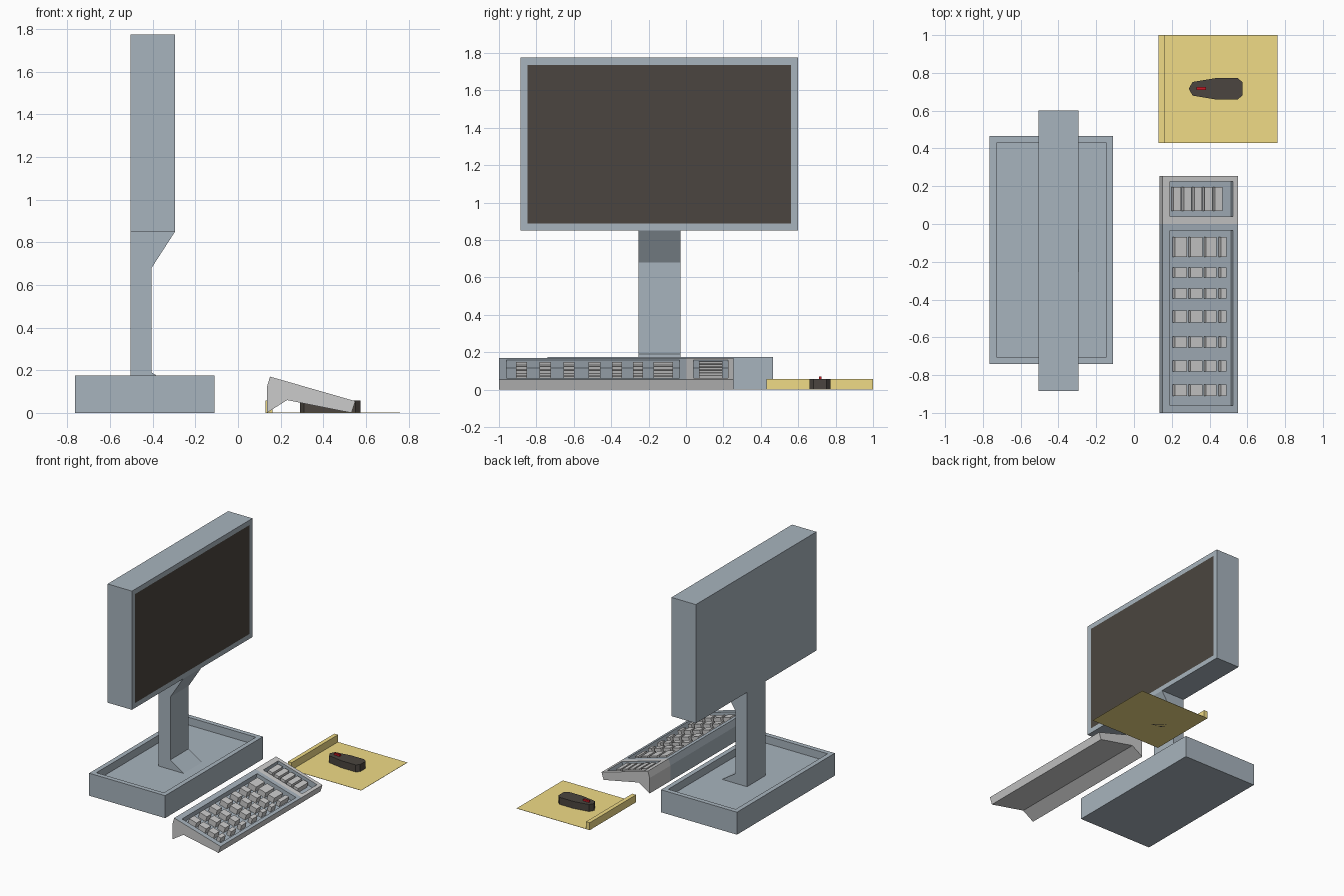
import bpy, bmesh
from math import atan2, cos
from mathutils import Matrix, Vector

if "Cube" in bpy.data.objects:
    bpy.data.objects.remove(bpy.data.objects["Cube"])


def material(name, rgb):
    m = bpy.data.materials.new(name)
    m.diffuse_color = (*rgb, 1)
    m.use_nodes = True
    m.node_tree.nodes["Principled BSDF"].inputs["Base Color"].default_value = m.diffuse_color
    return m


GREY = material("light_grey", (0.55, 0.55, 0.55))
BLUE = material("blue_grey", (0.39, 0.455, 0.51))
DARK = material("dark", (0.07, 0.06, 0.05))
YELLOW = material("yellow", (0.87, 0.71, 0.24))
RED = material("red", (0.6, 0.01, 0.02))


def finish(name, bm, *mats):
    bmesh.ops.recalc_face_normals(bm, faces=bm.faces)
    me = bpy.data.meshes.new(name)
    bm.to_mesh(me)
    bm.free()
    for m in mats:
        me.materials.append(m)
    ob = bpy.data.objects.new(name, me)
    bpy.context.collection.objects.link(ob)
    return ob


def add_box(bm, x, y, z, frame=Matrix()):
    size = Vector((x[1] - x[0], y[1] - y[0], z[1] - z[0]))
    mid = Vector((sum(x) / 2, sum(y) / 2, sum(z) / 2))
    mat = frame @ Matrix.Translation(mid) @ Matrix.Diagonal((*size, 1))
    return bmesh.ops.create_cube(bm, size=1, matrix=mat)["verts"]


def box(name, mat, x, y, z):
    bm = bmesh.new()
    add_box(bm, x, y, z)
    return finish(name, bm, mat)


def loft(bm, rings):
    """Skin equal rings of points and cap both ends."""
    rings = [[bm.verts.new(p) for p in r] for r in rings]
    n = len(rings[0])
    for a, b in zip(rings, rings[1:]):
        for i in range(n):
            j = (i + 1) % n
            bm.faces.new((a[i], a[j], b[j], b[i]))
    bm.faces.new(rings[0])
    bm.faces.new(rings[-1])


def side_profile(bm, pts, stations):
    loft(bm, [[(x, y, z) for x, z in pts] for y in stations])


def facing(bm, direction):
    bm.normal_update()
    return max(bm.faces, key=lambda f: f.normal.dot(Vector(direction)))


# Monitor with inset dark screen
bm = bmesh.new()
add_box(bm, (-0.505, -0.295), (-0.885, 0.60), (0.85, 1.775))
screen = facing(bm, (1, 0, 0))
bmesh.ops.inset_region(bm, faces=[screen], thickness=0.054)
screen.material_index = 1
finish("monitor", bm, BLUE, DARK)

# Base tray with sunken floor
bm = bmesh.new()
add_box(bm, (-0.765, -0.11), (-0.74, 0.465), (0, 0.175))
bmesh.ops.inset_region(bm, faces=[facing(bm, (0, 0, 1))], thickness=0.052)
inner = facing(bm, (0, 0, 1))
inner = min((f for f in bm.faces if f.normal.z > 0.9),
            key=lambda f: (f.calc_center_median() - Vector((-0.4375, -0.1375, 0.175))).length)
floor = bmesh.ops.extrude_discrete_faces(bm, faces=[inner])["faces"]
bmesh.ops.translate(bm, verts=floor[0].verts, vec=(0, 0, -0.06))
finish("monitor_base", bm, BLUE)

# Stand with flared foot and bracket
bm = bmesh.new()
side_profile(bm, [(-0.505, 0.115), (-0.29, 0.115), (-0.405, 0.19), (-0.405, 0.68),
                  (-0.295, 0.85), (-0.505, 0.85)], (-0.255, -0.03))
finish("monitor_stand", bm, BLUE)

# Keyboard body: wedge with hollow underside
TOP = Vector((0.15, 0, 0.17))
ANGLE = atan2(0.115, 0.4)
SLOPE = Matrix.Translation(TOP) @ Matrix.Rotation(ANGLE, 4, "Y")


def along(x):
    return (x - TOP.x) / cos(ANGLE)


bm = bmesh.new()
side_profile(bm, [(0.135, 0), (0.135, 0.12), (0.15, 0.17), (0.55, 0.055),
                  (0.532, 0), (0.23, 0.06)], (-1.0, 0.0, 0.255))
bm.normal_update()
for f in bm.faces:
    c = f.calc_center_median()
    if c.y < 0 and -0.99 < c.y and (c.z > 0.1 or c.x < 0.14):
        f.material_index = 1
keyboard = finish("keyboard_body", bm, GREY, BLUE)

# Key wells cut into the sloping top
bm = bmesh.new()
for y in ((-0.96, -0.035), (0.04, 0.225)):
    add_box(bm, (along(0.19), along(0.525)), y, (-0.045, 0.05), SLOPE)
for f in bm.faces:
    f.material_index = 1
cutter = finish("key_well_cutter", bm, GREY, BLUE)
cutter.hide_render = True
mod = keyboard.modifiers.new("wells", "BOOLEAN")
mod.operation, mod.solver, mod.object = "DIFFERENCE", "EXACT", cutter
bpy.context.view_layer.objects.active = keyboard
bpy.ops.object.modifier_apply(modifier=mod.name)
bpy.data.objects.remove(cutter)

# Main keys: seven rows of four
bm = bmesh.new()
for yc, half in ((-0.122, 0.053), (-0.257, 0.026), (-0.368, 0.027), (-0.49, 0.032),
                 (-0.625, 0.03), (-0.752, 0.03), (-0.88, 0.03)):
    for x0, x1 in ((0.217, 0.28), (0.30, 0.363), (0.382, 0.437), (0.461, 0.49)):
        add_box(bm, (along(x0), along(x1)), (yc - half, yc + half), (-0.046, -0.002), SLOPE)
finish("main_keys", bm, GREY)

# Side keys: five wide bars
bm = bmesh.new()
for i in range(5):
    x0 = 0.21 + i * 0.055
    add_box(bm, (along(x0), along(x0 + 0.04)), (0.07, 0.195), (-0.046, -0.002), SLOPE)
finish("side_keys", bm, GREY)

# Mouse pad with raised edge
box("mouse_pad", YELLOW, (0.13, 0.76), (0.43, 1.0), (0, 0.002))
box("mouse_pad_edge", YELLOW, (0.13, 0.162), (0.43, 1.0), (0, 0.058))

# Mouse and its button
half = [(0.31, 0.036), (0.43, 0.056), (0.55, 0.056), (0.575, 0.034)]
outline = [(0.29, 0)] + half + [(x, -y) for x, y in reversed(half)]
bm = bmesh.new()
loft(bm, [[(x, 0.716 + y, z) for x, y in outline] for z in (0, 0.057)])
finish("mouse", bm, DARK)
box("mouse_button", RED, (0.33, 0.38), (0.71, 0.725), (0.05, 0.07))
